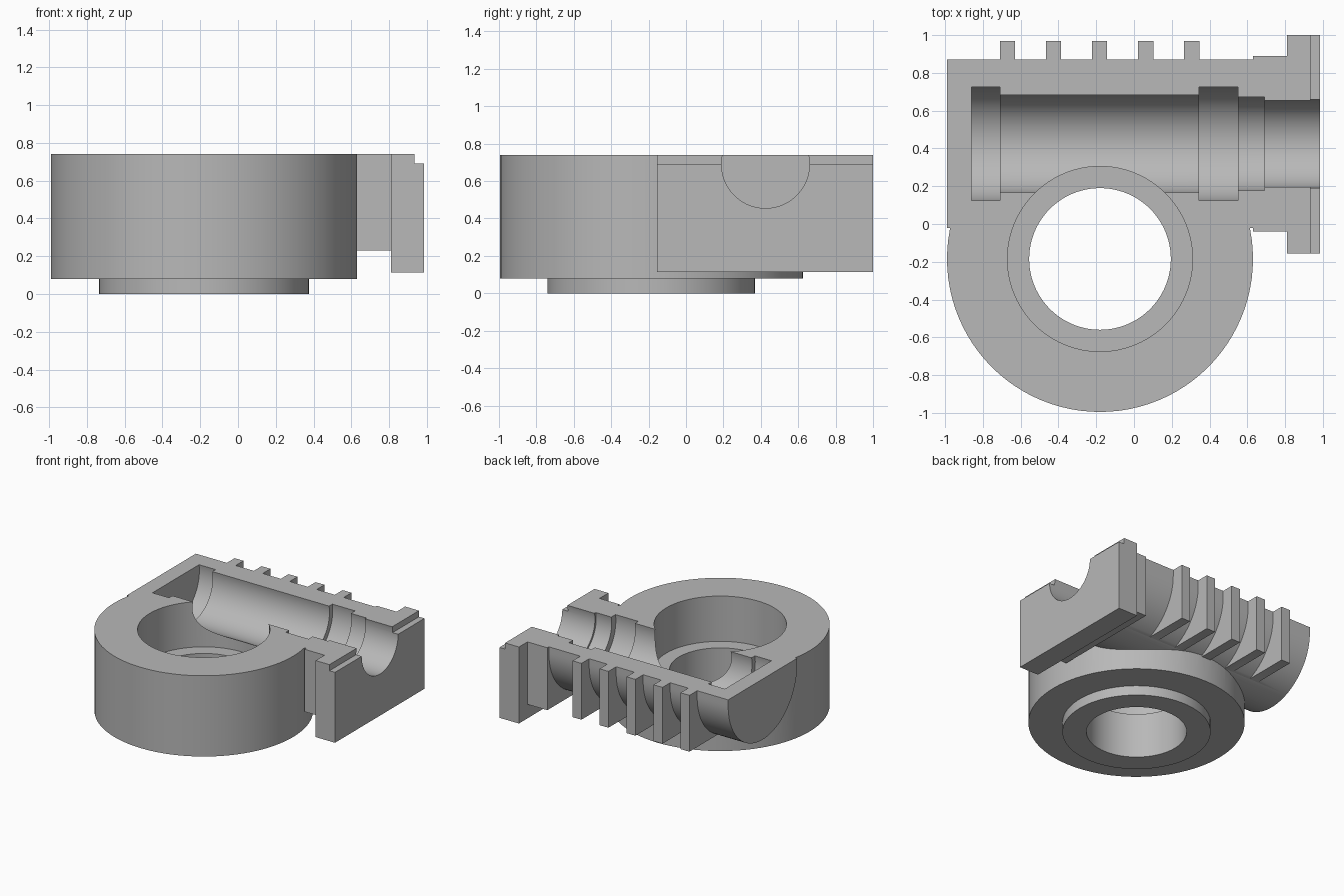
import bpy
import bmesh
import math
from mathutils import Matrix, Vector

cube = bpy.data.objects.get("Cube")
if cube:
    bpy.data.objects.remove(cube, do_unlink=True)

grey = bpy.data.materials.new("cast_grey")
grey.use_nodes = True
grey.diffuse_color = (0.48, 0.48, 0.48, 1)
grey.node_tree.nodes["Principled BSDF"].inputs["Base Color"].default_value = (0.48, 0.48, 0.48, 1)

TOP = 0.74                      # split plane
OVER = 0.95                     # solids overshoot the split plane, then get trimmed
WHEEL = (-0.18, -0.185)         # vertical bore centre
WORM_Y, WORM_Z = 0.425, 0.69    # horizontal bore axis


def finish(bm, name):
    bmesh.ops.recalc_face_normals(bm, faces=bm.faces)
    mesh = bpy.data.meshes.new(name)
    bm.to_mesh(mesh)
    bm.free()
    mesh.materials.append(grey)
    obj = bpy.data.objects.new(name, mesh)
    bpy.context.collection.objects.link(obj)
    return obj


def box(name, x, y, z):
    bm = bmesh.new()
    lo, hi = Vector((x[0], y[0], z[0])), Vector((x[1], y[1], z[1]))
    place = Matrix.Translation((lo + hi) / 2) @ Matrix.Diagonal((*(hi - lo), 1))
    bmesh.ops.create_cube(bm, size=1, matrix=place)
    return finish(bm, name)


def lathe(name, profile, origin, along_x=False, steps=96):
    """Closed solid of revolution from (radius, height) points."""
    bm = bmesh.new()
    rings = []
    for r, h in profile:
        ring = []
        for i in range(steps):
            a = math.tau * i / steps
            u, v = r * math.cos(a), r * math.sin(a)
            p = Vector((h, u, v)) if along_x else Vector((u, v, h))
            ring.append(bm.verts.new(p + Vector(origin)))
        rings.append(ring)
    for a, b in zip(rings, rings[1:]):
        for i in range(steps):
            j = (i + 1) % steps
            bm.faces.new((a[i], a[j], b[j], b[i]))
    bm.faces.new(rings[0])
    bm.faces.new(rings[-1])
    return finish(bm, name)


def trough(name, x, radius, steps=48):
    """U-shaped bar along x: half round below, straight sides above."""
    arc = [(WORM_Y + radius * math.cos(a), WORM_Z - radius * math.sin(a))
           for a in (math.pi * i / steps for i in range(steps + 1))]
    outline = [(WORM_Y + radius, OVER)] + arc + [(WORM_Y - radius, OVER)]
    bm = bmesh.new()
    face = bm.faces.new([bm.verts.new((x[0], y, z)) for y, z in outline])
    ext = bmesh.ops.extrude_face_region(bm, geom=[face])
    moved = [v for v in ext["geom"] if isinstance(v, bmesh.types.BMVert)]
    bmesh.ops.translate(bm, verts=moved, vec=(x[1] - x[0], 0, 0))
    return finish(bm, name)


def combine(body, tool, operation):
    mod = body.modifiers.new(operation, "BOOLEAN")
    mod.operation = operation
    mod.solver = "EXACT"
    mod.object = tool
    bpy.ops.object.select_all(action="DESELECT")
    bpy.context.view_layer.objects.active = body
    body.select_set(True)
    bpy.ops.object.modifier_apply(modifier=mod.name)
    bpy.data.objects.remove(tool, do_unlink=True)


# Round wheel housing with its lower boss
body = lathe("gear_housing", [(0.555, 0), (0.555, 0.08), (0.81, 0.08), (0.81, OVER)], (*WHEEL, 0))

# Worm housing, neck, end flange and cooling ribs
solids = [
    trough("worm_housing", (-0.99, 0.66), 0.445),
    box("neck", (0.63, 0.84), (-0.04, 0.89), (0.23, OVER)),
    box("flange", (0.81, 0.985), (-0.155, 1.0), (0.115, OVER)),
]
for i in range(5):
    x = -0.67 + i * 0.244
    solids.append(box("rib", (x - 0.04, x + 0.04), (WORM_Y + 0.1, 0.97), (0.28, OVER)))
for part in solids:
    combine(body, part, "UNION")

# Trim at the split plane, step the flange, then bore both shafts
cutters = [
    box("split_cutter", (-2, 2), (-2, 2), (TOP, 2)),
    box("step_cutter", (0.935, 2), (-2, 2), (WORM_Z, 2)),
    lathe("wheel_bore", [(0.375, -0.2), (0.375, 0.37), (0.49, 0.37), (0.49, 1.2)], (*WHEEL, 0)),
    lathe("worm_bore", [(0.305, -0.86), (0.305, -0.71), (0.263, -0.71), (0.263, 0.345),
                        (0.305, 0.345), (0.305, 0.55), (0.252, 0.55), (0.252, 0.69),
                        (0.235, 0.69), (0.235, 1.2)], (0, WORM_Y, WORM_Z), along_x=True),
]
for tool in cutters:
    combine(body, tool, "DIFFERENCE")

body.select_set(True)
bpy.context.view_layer.objects.active = body
bpy.ops.object.shade_smooth_by_angle(angle=math.radians(25))
